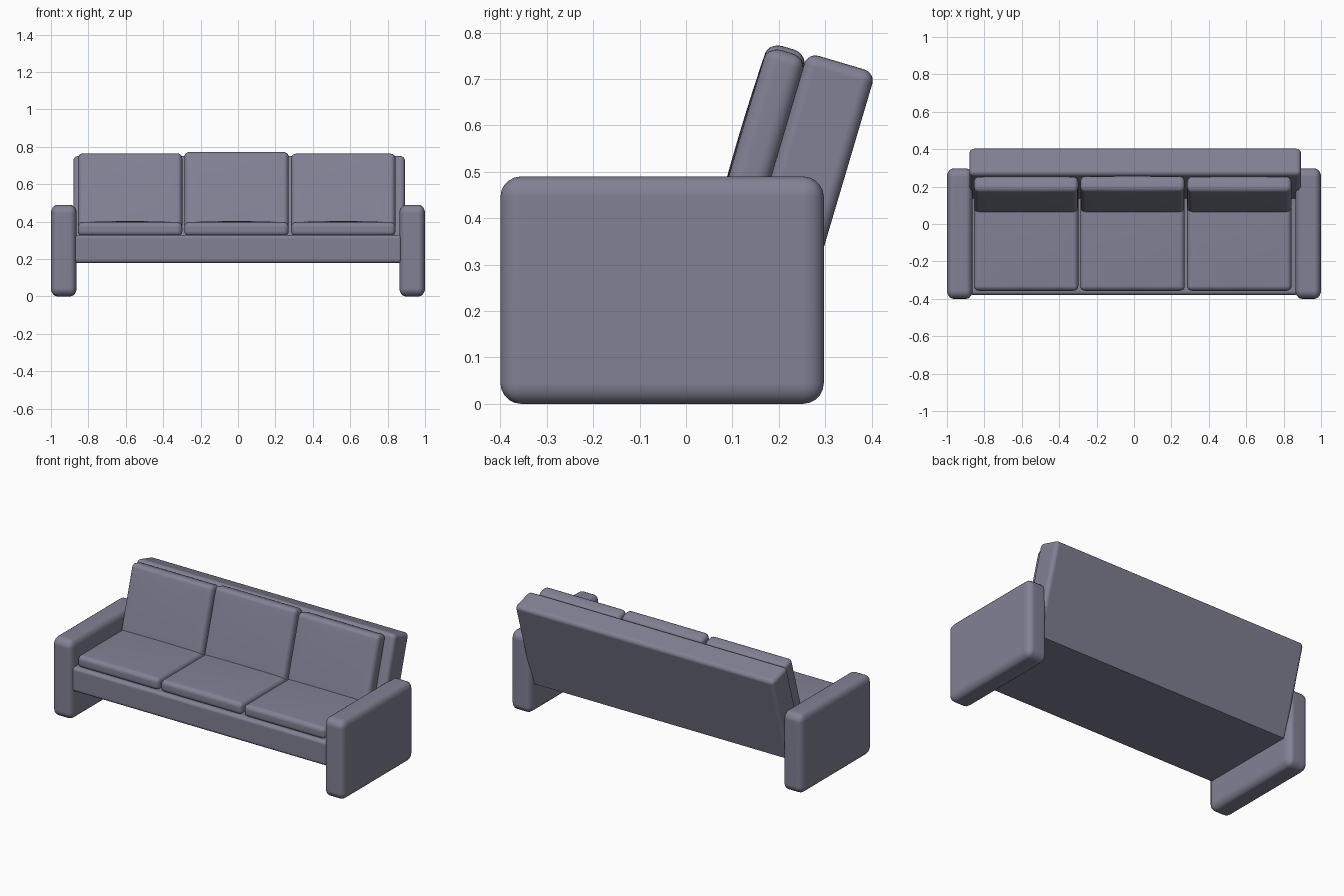
import bpy, bmesh, math
from mathutils import Matrix, Vector

if "Cube" in bpy.data.objects:
    bpy.data.objects.remove(bpy.data.objects["Cube"])

TILT = math.radians(16.5)

# Slate upholstery shared by every part
fabric = bpy.data.materials.new("slate_fabric")
fabric.diffuse_color = (0.22, 0.22, 0.30, 1)
fabric.use_nodes = True
fabric.node_tree.nodes["Principled BSDF"].inputs["Base Color"].default_value = fabric.diffuse_color


def soft_box(name, lo, hi, radii, puff=0.0, puff_axis=2, tilt=0.0, cut_z=None):
    """Rounded box between lo and hi, optionally puffed, tilted back and trimmed below cut_z."""
    lo, hi, r = Vector(lo), Vector(hi), Vector(radii)
    size, mid = hi - lo, (hi + lo) / 2
    bm = bmesh.new()
    bmesh.ops.create_cube(bm, size=1)
    for v in bm.verts:
        v.co = Vector([v.co[i] * size[i] / r[i] for i in range(3)])
    bmesh.ops.bevel(bm, geom=bm.edges[:], offset=1, segments=5, profile=0.5,
                    affect='EDGES', clamp_overlap=True)
    for v in bm.verts:
        v.co = Vector([v.co[i] * r[i] for i in range(3)])
    if puff:
        axes = [i for i in range(3) if i != puff_axis]
        for a in axes:
            for k in (-0.72, -0.48, -0.24, 0, 0.24, 0.48, 0.72):
                n, p = Vector((0, 0, 0)), Vector((0, 0, 0))
                n[a], p[a] = 1, k * size[a] / 2
                bmesh.ops.bisect_plane(bm, geom=bm.verts[:] + bm.edges[:] + bm.faces[:],
                                       plane_co=p, plane_no=n)
        for v in bm.verts:
            w = 1.0
            for a in axes:
                w *= max(0, 1 - (2 * v.co[a] / size[a]) ** 2)
            v.co[puff_axis] += w * puff * 2 * v.co[puff_axis] / size[puff_axis]
    bm.transform(Matrix.Rotation(-tilt, 4, 'X') @ Matrix.Translation(mid))
    if cut_z is not None:
        res = bmesh.ops.bisect_plane(bm, geom=bm.verts[:] + bm.edges[:] + bm.faces[:],
                                     plane_co=(0, 0, cut_z), plane_no=(0, 0, 1), clear_inner=True)
        rim = [e for e in res['geom_cut'] if isinstance(e, bmesh.types.BMEdge)]
        bmesh.ops.contextual_create(bm, geom=rim)
    bmesh.ops.recalc_face_normals(bm, faces=bm.faces[:])
    me = bpy.data.meshes.new(name)
    bm.to_mesh(me)
    bm.free()
    me.materials.append(fabric)
    ob = bpy.data.objects.new(name, me)
    bpy.context.collection.objects.link(ob)
    bpy.ops.object.select_all(action='DESELECT')
    ob.select_set(True)
    bpy.context.view_layer.objects.active = ob
    bpy.ops.object.shade_smooth_by_angle(angle=math.radians(40))
    wn = ob.modifiers.new("weighted_normals", 'WEIGHTED_NORMAL')
    wn.keep_sharp = True
    return ob


# Arms standing on the floor
soft_box("arm_left", (-1, -0.40, 0), (-0.863, 0.297, 0.49), (0.035, 0.045, 0.045))
soft_box("arm_right", (0.863, -0.40, 0), (1, 0.297, 0.49), (0.035, 0.045, 0.045))

# Seat base; its back end is buried in the leaning back
soft_box("seat_base", (-0.875, -0.38, 0.178), (0.875, 0.25, 0.33), (0.015, 0.02, 0.02))

# Leaning back slab, trimmed flat level with the base underside
soft_box("back_rest", (-0.88, 0.036, 0.15), (0.893, 0.189, 0.80), (0.025, 0.025, 0.025),
         tilt=TILT, cut_z=0.178)

# Three seat cushions and three back cushions
for i, (x, top) in enumerate(((-0.577, 0.79), (-0.008, 0.798), (0.563, 0.789))):
    soft_box(f"seat_cushion_{i + 1}", (x - 0.279, -0.357, 0.323), (x + 0.279, 0.13, 0.397),
             (0.026, 0.026, 0.026), puff=0.006)
    soft_box(f"back_cushion_{i + 1}", (x - 0.279, -0.05, 0.37), (x + 0.279, 0.036, top),
             (0.026, 0.03, 0.026), puff=0.005, puff_axis=1, tilt=TILT)
